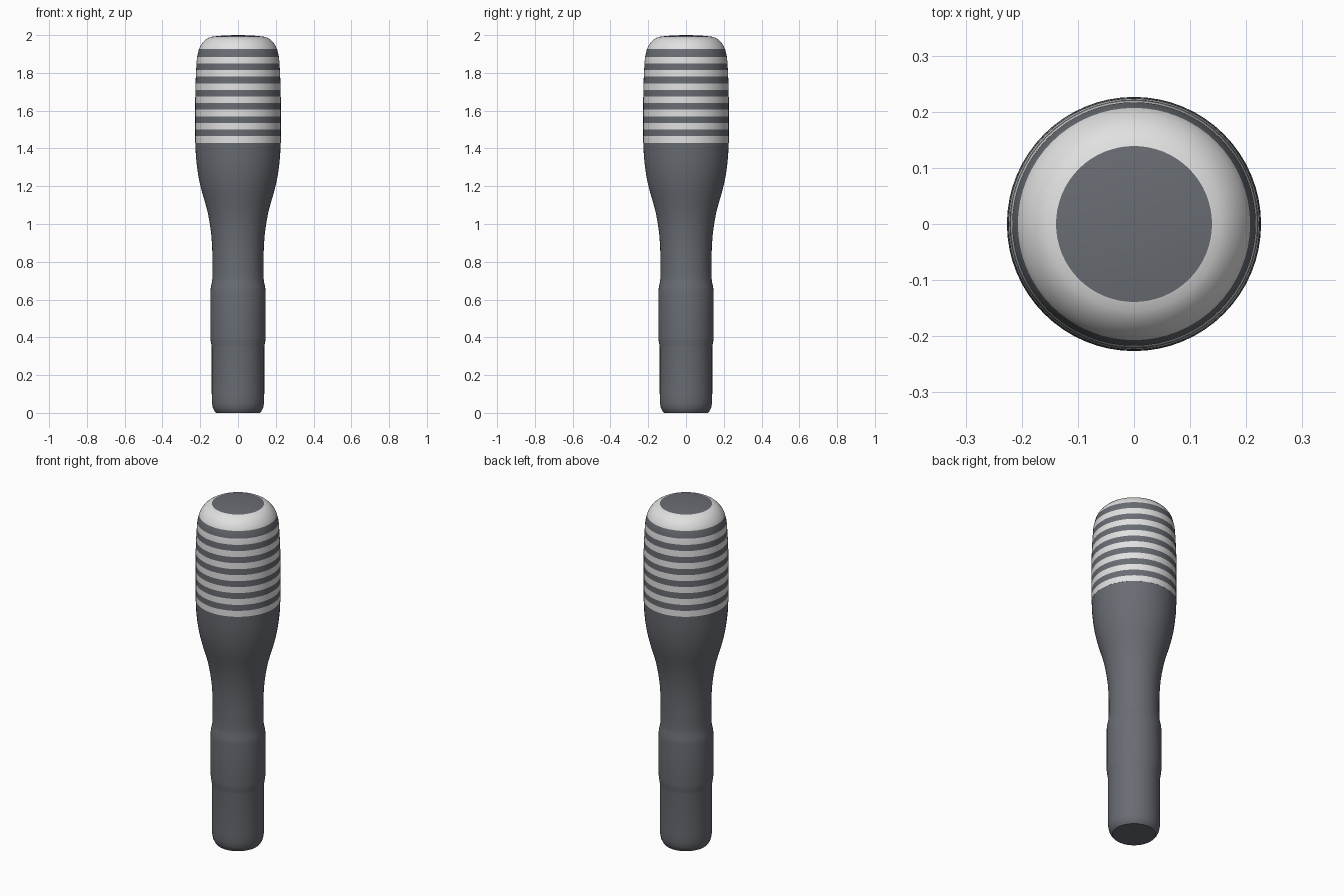
import bpy
import math

if "Cube" in bpy.data.objects:
    bpy.data.objects.remove(bpy.data.objects["Cube"])

SEGMENTS = 64


def material(name, rgb):
    mat = bpy.data.materials.new(name)
    mat.diffuse_color = (*rgb, 1.0)
    mat.use_nodes = True
    mat.node_tree.nodes["Principled BSDF"].inputs["Base Color"].default_value = mat.diffuse_color
    return mat


dark = material("dark grey", (0.14, 0.15, 0.17))
light = material("light grey", (0.74, 0.75, 0.74))


def lathe(name, profile, mats, rule=None):
    """Revolve (radius, z) points, listed upward, around z; zero radius makes a pole."""
    verts, rings, faces = [], [], []
    for r, z in profile:
        count = SEGMENTS if r > 0 else 1
        start = len(verts)
        for i in range(count):
            a = math.tau * i / SEGMENTS
            verts.append((r * math.cos(a), r * math.sin(a), z))
        rings.append([start + i % count for i in range(SEGMENTS)])
    for low, high in zip(rings, rings[1:]):
        for i in range(SEGMENTS):
            j = (i + 1) % SEGMENTS
            face = (low[i], low[j], high[j], high[i])
            faces.append(tuple(dict.fromkeys(face)))
    mesh = bpy.data.meshes.new(name)
    mesh.from_pydata(verts, [], faces)
    obj = bpy.data.objects.new(name, mesh)
    bpy.context.collection.objects.link(obj)
    for mat in mats:
        mesh.materials.append(mat)
    if rule:
        for poly in mesh.polygons:
            poly.material_index = rule(poly.center.z)
    bpy.ops.object.select_all(action='DESELECT')
    obj.select_set(True)
    bpy.context.view_layer.objects.active = obj
    bpy.ops.object.shade_smooth_by_angle(angle=math.radians(40))
    return obj


# Handle: flat foot, rounded rim, raised grip, neck and flare
lathe("handle", [
    (0, 0), (0.116, 0), (0.126, 0.012), (0.134, 0.03), (0.138, 0.055),
    (0.139, 0.10), (0.139, 0.345), (0.141, 0.36), (0.1445, 0.38),
    (0.146, 0.40), (0.146, 0.645), (0.144, 0.665), (0.1385, 0.69),
    (0.136, 0.71), (0.135, 0.75), (0.135, 0.82), (0.137, 0.88),
    (0.141, 0.94), (0.149, 1.00), (0.160, 1.06), (0.173, 1.11),
    (0.188, 1.16), (0.201, 1.21), (0.211, 1.26), (0.218, 1.31),
    (0.223, 1.36), (0.226, 1.43)], [dark])

# Head: evenly spaced bands, then a rounded light shoulder
STEP, BASE, TOP_BAND = 0.035, 1.43, 1.926
side = [(0.2265 - 0.0095 * max(0, (k - 6) / 7) ** 2, BASE + k * STEP)
        for k in range(14)]
shoulder = [(0.207, TOP_BAND), (0.198, 1.945), (0.185, 1.963),
            (0.170, 1.977), (0.155, 1.986), (0.139, 1.991)]


def band(z):
    if z > TOP_BAND:
        return 0
    return min(13, int((z - BASE) / STEP)) % 2


lathe("banded_head", side + shoulder, [light, dark], band)

# End cap: shallow dark dome
lathe("end_cap", [(0.139, 1.991), (0.10, 1.996), (0.05, 1.999), (0, 2.0)], [dark])
